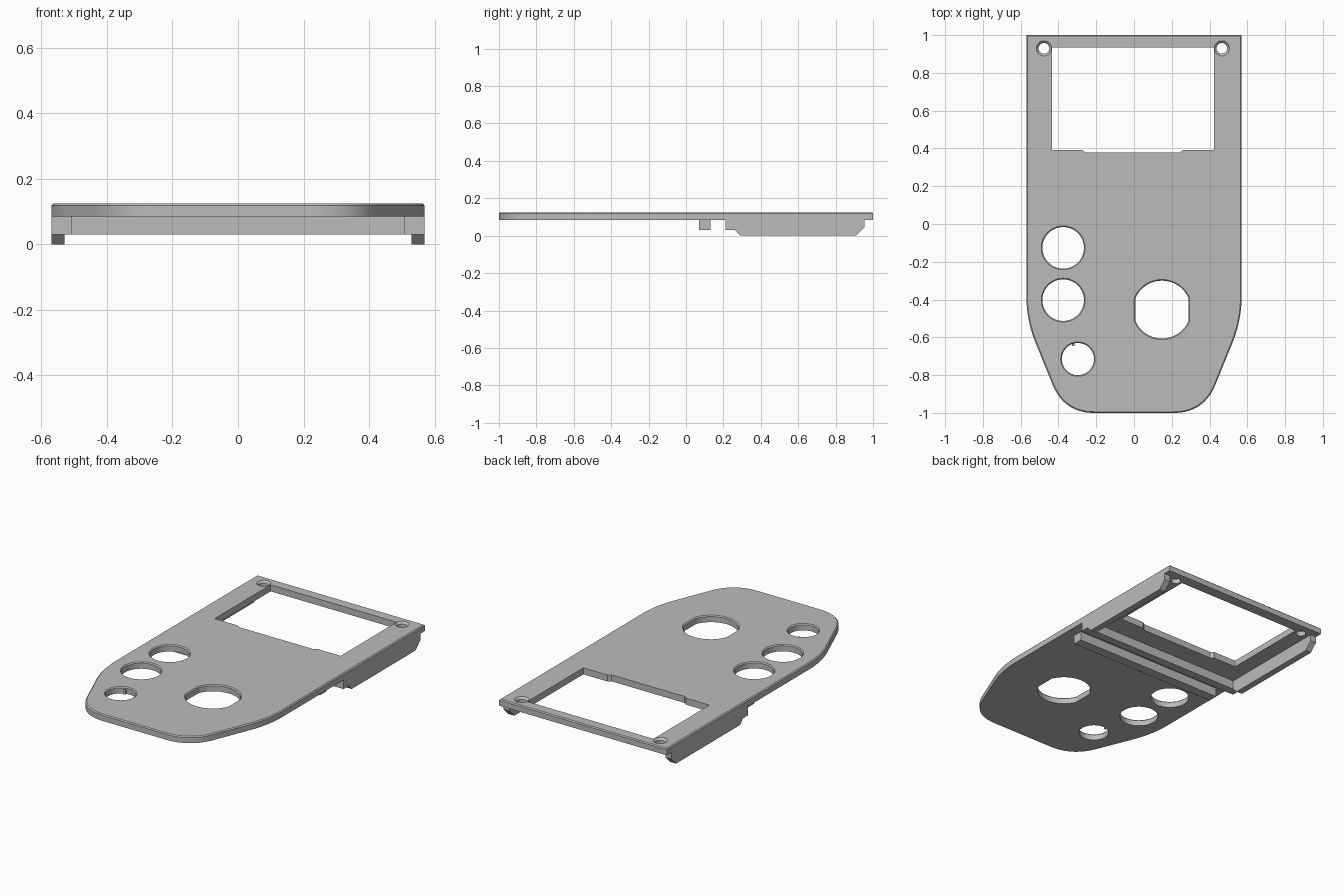
import bpy, bmesh, math
from mathutils import Vector

if "Cube" in bpy.data.objects:
    bpy.data.objects.remove(bpy.data.objects["Cube"], do_unlink=True)

grey = bpy.data.materials.new("plain grey")
grey.use_nodes = True
grey.diffuse_color = (0.5, 0.5, 0.5, 1)
grey.node_tree.nodes["Principled BSDF"].inputs["Base Color"].default_value = (0.5, 0.5, 0.5, 1)

BOTTOM, TOP, CHAMFER = 0.085, 0.125, 0.006


def loft(name, rings):
    """Closed solid through rings of 3D points."""
    bm = bmesh.new()
    loops = [[bm.verts.new(p) for p in ring] for ring in rings]
    n = len(loops[0])
    for a, b in zip(loops, loops[1:]):
        for i in range(n):
            j = (i + 1) % n
            bm.faces.new((a[i], a[j], b[j], b[i]))
    bm.faces.new(loops[0])
    bm.faces.new(loops[-1])
    bmesh.ops.recalc_face_normals(bm, faces=bm.faces)
    mesh = bpy.data.meshes.new(name)
    bm.to_mesh(mesh)
    bm.free()
    obj = bpy.data.objects.new(name, mesh)
    mesh.materials.append(grey)
    bpy.context.collection.objects.link(obj)
    return obj


def at_height(points, z):
    return [(x, y, z) for x, y in points]


def box(name, x0, x1, y0, y1, z0, z1):
    base = [(x0, y0), (x1, y0), (x1, y1), (x0, y1)]
    return loft(name, [at_height(base, z0), at_height(base, z1)])


def rounded(before, corner, after, reach, steps=14):
    """Points of a soft corner that starts and ends at the given reach."""
    c = Vector(corner)
    p = c + (Vector(before) - c).normalized() * reach
    q = c + (Vector(after) - c).normalized() * reach
    return [tuple(p * (1 - t) ** 2 + c * 2 * t * (1 - t) + q * t * t)
            for t in (i / steps for i in range(steps + 1))]


def round_cutter(cx, cy, r, flare=CHAMFER, flat=None):
    """Round hole with a flared rim; flat limits its half width."""
    rings = []
    for grow, z in ((0, 0.05), (0, TOP - flare), (2 * flare, TOP + flare)):
        ring = []
        for i in range(64):
            a = math.tau * i / 64
            x, y = (r + grow) * math.cos(a), (r + grow) * math.sin(a)
            if flat:
                x = max(-flat - grow, min(flat + grow, x))
            ring.append((cx + x, cy + y, z))
        rings.append(ring)
    return loft("hole_cutter", rings)


# Face plate: tapered front with soft corners and a chamfered top rim
back, shoulder, nose = (0.57, 1), (0.57, -0.51), (0.37, -1)
half = [back] + rounded(back, shoulder, nose, 0.13)
half += rounded(shoulder, nose, (0, -1), 0.16)
outline = half + [(-x, y) for x, y in reversed(half)]
inner = [(x * (1 - CHAMFER / 0.57), y * (1 - CHAMFER)) for x, y in outline]
plate = loft("face_plate", [at_height(outline, BOTTOM),
                            at_height(outline, TOP - CHAMFER),
                            at_height(inner, TOP)])

# Screen window with a shallow step in its front edge
window = [(-0.433, 0.935), (-0.433, 0.392), (-0.275, 0.392), (-0.255, 0.378),
          (0.24, 0.378), (0.26, 0.392), (0.423, 0.392), (0.423, 0.935)]
cutters = [loft("window_cutter", [at_height(window, 0.05), at_height(window, 0.2)])]

# Button holes, flat-sided knob hole and countersunk screw holes
cutters += [
    round_cutter(-0.375, -0.126, 0.11),
    round_cutter(-0.375, -0.403, 0.11),
    round_cutter(-0.297, -0.715, 0.085),
    round_cutter(0.148, -0.453, 0.153, flat=0.141),
    round_cutter(-0.477, 0.93, 0.028, flare=0.012),
    round_cutter(0.465, 0.93, 0.028, flare=0.012),
]
bpy.context.view_layer.objects.active = plate
for cutter in cutters:
    cutter.hide_render = True
    mod = plate.modifiers.new("cut", "BOOLEAN")
    mod.operation = "DIFFERENCE"
    mod.solver = "EXACT"
    mod.object = cutter
    bpy.ops.object.modifier_apply(modifier=mod.name)
    bpy.data.objects.remove(cutter, do_unlink=True)

# Small locating key in the smallest hole
box("hole_key", -0.328, -0.314, -0.645, -0.625, BOTTOM, TOP - CHAMFER)

# Side rails under the back half
profile = [(0.21, BOTTOM), (0.21, 0.03), (0.26, 0.03), (0.29, 0),
           (0.91, 0), (0.955, 0.045), (0.955, BOTTOM)]
for name, side in (("left_rail", 1), ("right_rail", -1)):
    loft(name, [[(side * x, y, z) for y, z in profile] for x in (0.53, 0.57)])

# Two cross bars with a groove between them
box("front_cross_bar", -0.51, 0.51, 0.07, 0.13, 0.03, BOTTOM)
box("rear_cross_bar", -0.53, 0.53, 0.21, 0.26, 0.03, BOTTOM)

# Smooth the curved walls, keep the edges crisp
bpy.ops.object.select_all(action="DESELECT")
plate.select_set(True)
bpy.context.view_layer.objects.active = plate
bpy.ops.object.shade_smooth_by_angle(angle=math.radians(30))
